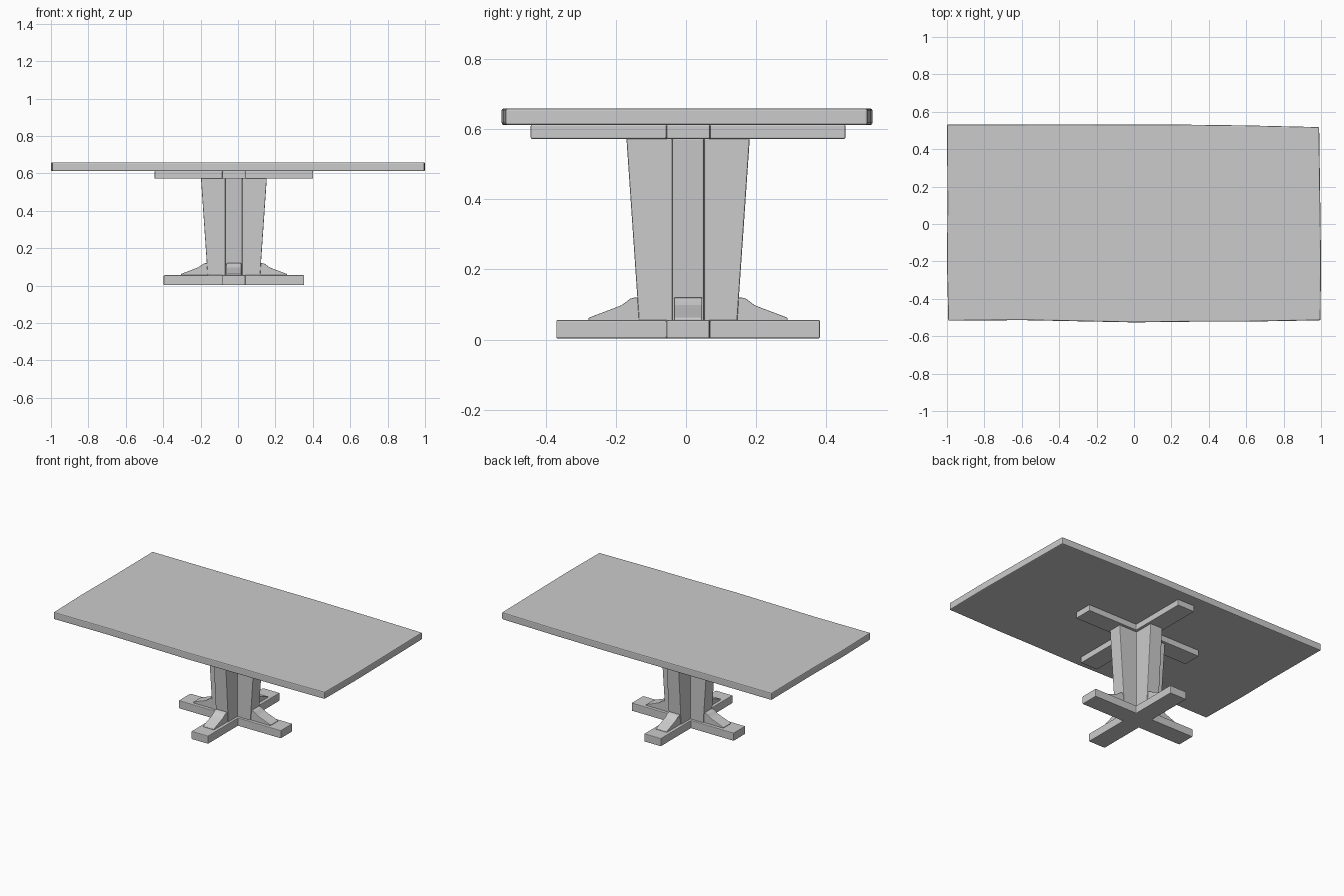
import bpy, bmesh, math
from mathutils import Matrix, Vector

if "Cube" in bpy.data.objects:
    bpy.data.objects.remove(bpy.data.objects["Cube"])

CX, CY = -0.022, 0.006   # pedestal axis


def finish(name, bm, bevel):
    bmesh.ops.recalc_face_normals(bm, faces=bm.faces[:])
    me = bpy.data.meshes.new(name)
    bm.to_mesh(me)
    bm.free()
    ob = bpy.data.objects.new(name, me)
    bpy.context.collection.objects.link(ob)
    mod = ob.modifiers.new("edge_bevel", 'BEVEL')
    mod.width = bevel
    mod.segments = 2
    mod.limit_method = 'ANGLE'
    mod.angle_limit = math.radians(40)
    return ob


def loft(name, lower, upper, bevel):
    """Solid between two matching outlines of 3D points."""
    bm = bmesh.new()
    a = [bm.verts.new(p) for p in lower]
    b = [bm.verts.new(p) for p in upper]
    bm.faces.new(a)
    bm.faces.new(b)
    n = len(a)
    for i in range(n):
        j = (i + 1) % n
        bm.faces.new((a[i], a[j], b[j], b[i]))
    return finish(name, bm, bevel)


def plus(rx, ry, h, z):
    """Plus-shaped outline with reach rx, ry and arm half width h."""
    pts = [(rx, -h), (rx, h), (h, h), (h, ry), (-h, ry), (-h, h),
           (-rx, h), (-rx, -h), (-h, -h), (-h, -ry), (h, -ry), (h, -h)]
    return [(CX + x, CY + y, z) for x, y in pts]


# Table top with slightly uneven hand-cut edges
outline = [(-0.993, -0.517), (-0.6, -0.514), (-0.3, -0.52), (0, -0.526),
           (0.35, -0.522), (0.6, -0.522), (0.997, -0.515), (1.0, -0.2),
           (0.996, 0.1), (0.99, 0.518), (0.6, 0.527), (0.2, 0.532),
           (-0.4, 0.531), (-1.0, 0.532), (-0.997, 0.1), (-1.0, -0.2)]
loft("table_top", [(x, y, 0.612) for x, y in outline],
     [(x, y, 0.659) for x, y in outline], 0.006)

# Crossed supports and tapered cross-shaped column
loft("upper_cross", plus(0.424, 0.449, 0.062, 0.572),
     plus(0.424, 0.449, 0.062, 0.613), 0.004)
loft("column", plus(0.140, 0.140, 0.045, 0.05),
     plus(0.176, 0.176, 0.045, 0.575), 0.004)
loft("base_cross", plus(0.375, 0.376, 0.061, 0.003),
     plus(0.375, 0.376, 0.061, 0.056), 0.004)

# Four curved braces between column and base
profile = [(0.12, 0.05), (0.284, 0.05), (0.284, 0.062), (0.255, 0.073),
           (0.215, 0.088), (0.19, 0.098), (0.176, 0.108), (0.166, 0.116),
           (0.153, 0.12), (0.12, 0.12)]
for i, side in enumerate(("right", "back", "left", "front")):
    turn = Matrix.Translation((CX, CY, 0)) @ Matrix.Rotation(i * math.pi / 2, 4, 'Z')
    rows = [[turn @ Vector((r, s, z)) for r, z in profile] for s in (-0.04, 0.04)]
    loft(side + "_brace", rows[0], rows[1], 0.003)
